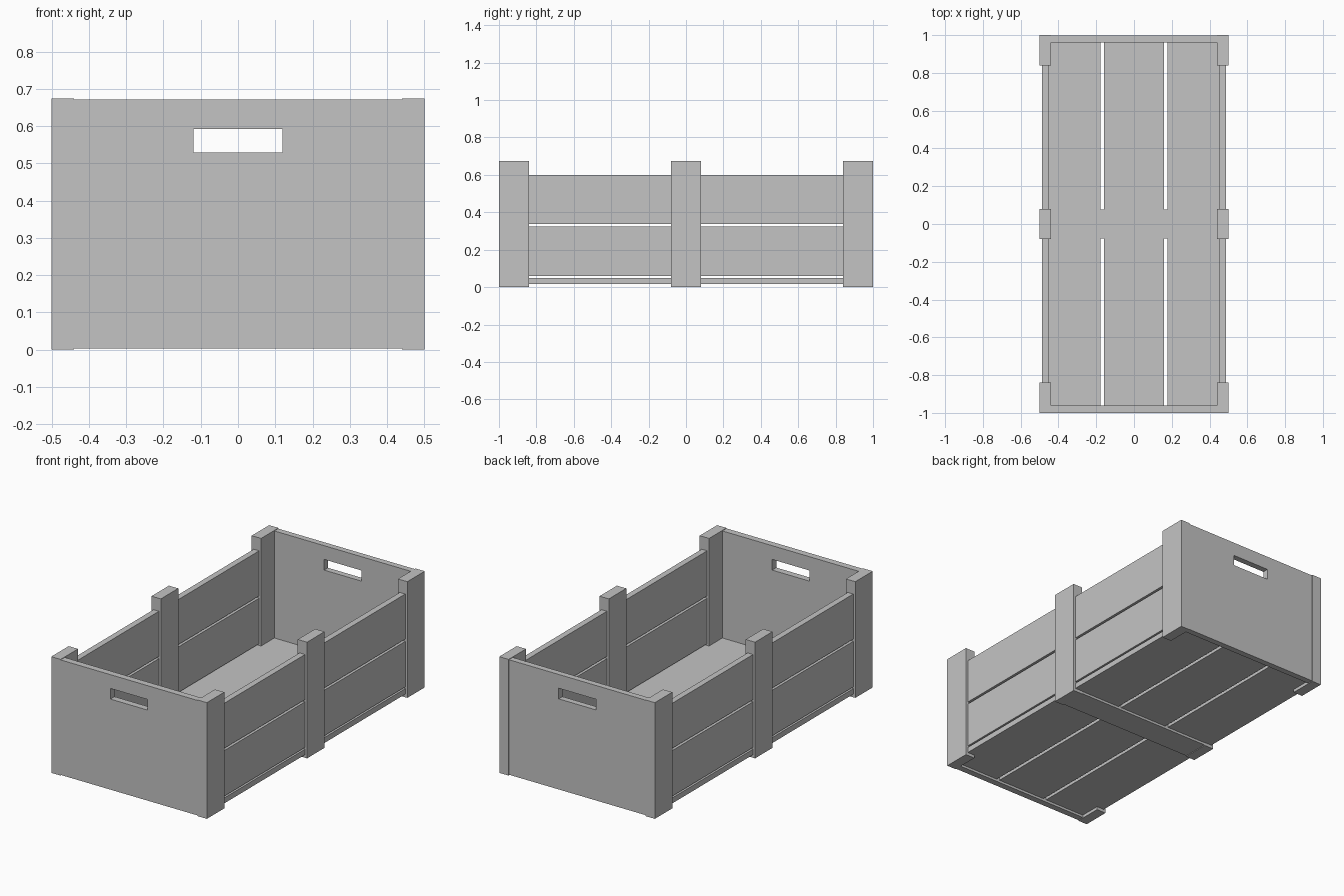
import bpy
import bmesh

cube = bpy.data.objects.get("Cube")
if cube:
    bpy.data.objects.remove(cube, do_unlink=True)

grey = bpy.data.materials.new("plain_grey")
grey.use_nodes = True
colour = (0.55, 0.55, 0.55, 1)
grey.diffuse_color = colour
grey.node_tree.nodes["Principled BSDF"].inputs["Base Color"].default_value = colour


def finish(name, bm):
    bmesh.ops.recalc_face_normals(bm, faces=bm.faces)
    mesh = bpy.data.meshes.new(name)
    bm.to_mesh(mesh)
    bm.free()
    mesh.materials.append(grey)
    obj = bpy.data.objects.new(name, mesh)
    bpy.context.collection.objects.link(obj)
    return obj


def box(name, x, y, z):
    """Box between the given (low, high) pairs."""
    bm = bmesh.new()
    bmesh.ops.create_cube(bm, size=1)
    for v in bm.verts:
        for i, (low, high) in enumerate((x, y, z)):
            v.co[i] = high if v.co[i] > 0 else low
    return finish(name, bm)


def end_panel(name, y_outer, y_inner):
    """Board with a rectangular hand hole: a 3 x 3 grid without its centre."""
    xs = (-0.44, -0.12, 0.12, 0.44)
    zs = (0.004, 0.53, 0.592, 0.672)
    bm = bmesh.new()
    grid = [[bm.verts.new((x, y_outer, z)) for z in zs] for x in xs]
    for i in range(3):
        for j in range(3):
            if (i, j) != (1, 1):
                bm.faces.new((grid[i][j], grid[i + 1][j],
                              grid[i + 1][j + 1], grid[i][j + 1]))
    result = bmesh.ops.extrude_face_region(
        bm, geom=list(bm.faces), use_keep_orig=True)
    for v in result["geom"]:
        if isinstance(v, bmesh.types.BMVert):
            v.co.y = y_inner
    return finish(name, bm)


# End panels with hand holes
end_panel("front_panel", -1.0, -0.962)
end_panel("back_panel", 0.997, 0.962)

# Posts and side slats, on both sides
posts = {"front": (-1, -0.84), "middle": (-0.08, 0.08), "back": (0.84, 1)}
slats = {"lower": (0.06, 0.325), "upper": (0.338, 0.6)}
for side, s in (("left", 1), ("right", -1)):
    for place, y in posts.items():
        box(f"{side}_{place}_post", sorted((s * 0.44, s * 0.5)), y, (0, 0.675))
    for place, z in slats.items():
        box(f"{side}_{place}_slat", sorted((s * 0.452, s * 0.487)),
            (-0.97, 0.97), z)

# Floor boards
for name, x in (("right", (-0.487, -0.177)), ("middle", (-0.158, 0.158)),
                ("left", (0.177, 0.487))):
    box(f"{name}_floor_board", x, (-0.965, 0.965), (0.018, 0.05))

# Crossbar joining the middle posts
box("floor_crossbar", (-0.44, 0.44), (-0.078, 0.078), (0.004, 0.054))
